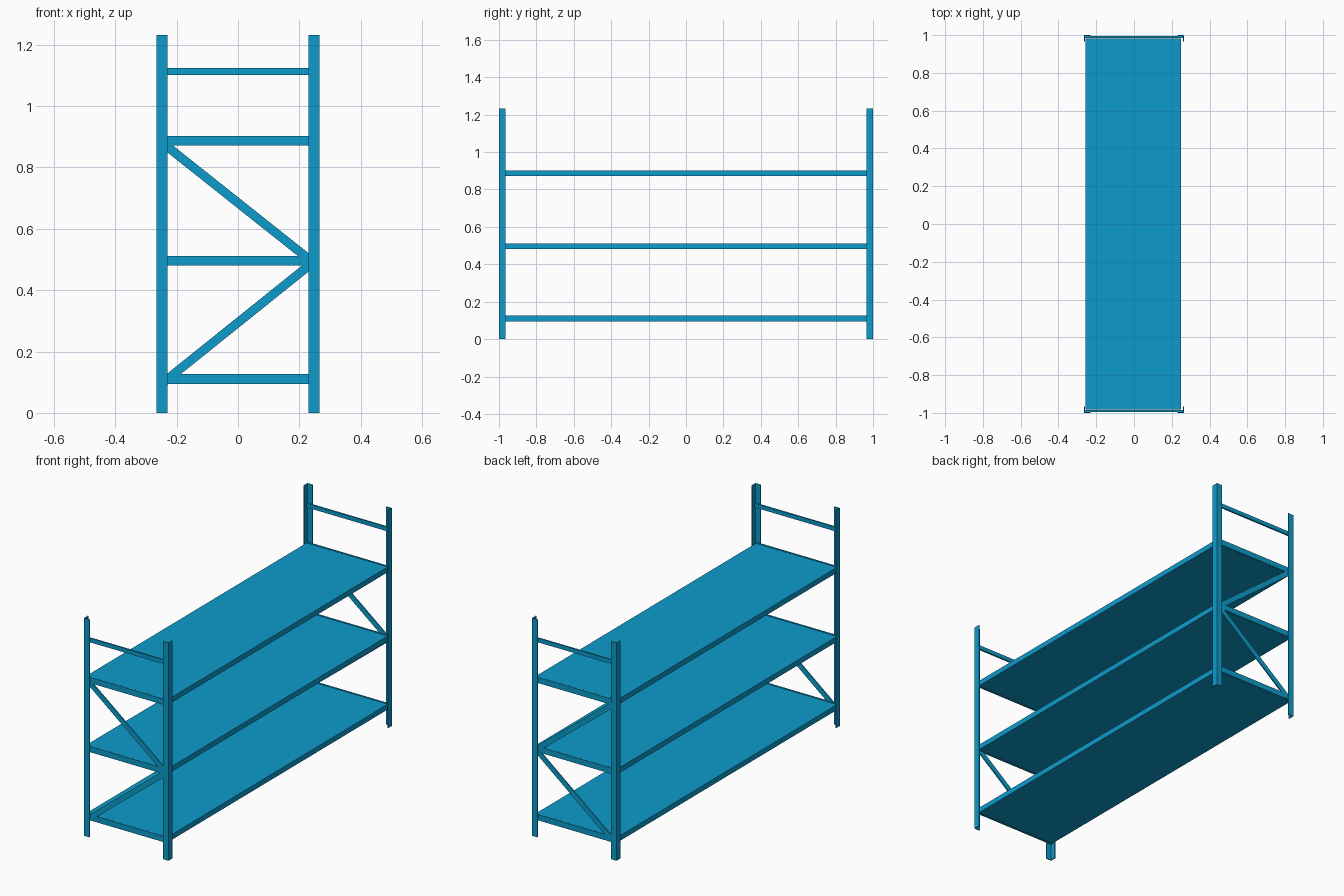
import bpy, math
from mathutils import Matrix, Vector

cube = bpy.data.objects.get("Cube")
if cube:
    bpy.data.objects.remove(cube, do_unlink=True)

# Blue painted steel
blue = bpy.data.materials.new("blue_steel")
blue.use_nodes = True
color = (0.004, 0.33, 0.6, 1)
blue.diffuse_color = color
blue.node_tree.nodes["Principled BSDF"].inputs["Base Color"].default_value = color

HALF_X, HALF_Y, HEIGHT = 0.265, 1.0, 1.232
FLANGE, SHEET = 0.035, 0.005
BAR = 0.03                        # height of shelves and braces
LEVELS = {"bottom": 0.11, "middle": 0.496, "top": 0.887}


def make(name, verts, faces):
    mesh = bpy.data.meshes.new(name)
    mesh.from_pydata(verts, [], faces)
    mesh.materials.append(blue)
    obj = bpy.data.objects.new(name, mesh)
    bpy.context.collection.objects.link(obj)
    return obj


def prism(name, outline, height):
    """Extrude a counter-clockwise XY outline up from the floor."""
    n = len(outline)
    verts = [(x, y, z) for z in (0, height) for x, y in outline]
    sides = [(i, (i + 1) % n, (i + 1) % n + n, i + n) for i in range(n)]
    return make(name, verts, [tuple(reversed(range(n))), tuple(range(n, 2 * n))] + sides)


def box(name, center, size):
    w, d, h = (s / 2 for s in size)
    obj = prism(name, [(-w, -d), (w, -d), (w, d), (-w, d)], size[2])
    obj.data.transform(Matrix.Translation(Vector(center) - Vector((0, 0, h))))
    return obj


def diagonal(name, y, start, end):
    """Flat bar in an XZ plane between two (x, z) points."""
    dx, dz = end[0] - start[0], end[1] - start[1]
    obj = box(name, (0, 0, 0), (math.hypot(dx, dz), 0.007, 0.029))
    turn = Matrix.Rotation(-math.atan2(dz, dx), 4, 'Y')
    mid = ((start[0] + end[0]) / 2, y, (start[1] + end[1]) / 2)
    obj.data.transform(Matrix.Translation(mid) @ turn)


# Angle-section corner posts, corner pointing outward
for end, sy in (("front", -1), ("back", 1)):
    for side, sx in (("left", 1), ("right", -1)):
        profile = [(0, 0), (FLANGE, 0), (FLANGE, SHEET), (SHEET, SHEET),
                   (SHEET, FLANGE), (0, FLANGE)]
        outline = [(sx * (HALF_X - a), sy * (HALF_Y - b)) for a, b in profile]
        if sx * sy < 0:
            outline.reverse()
        prism(f"{end}_{side}_post", outline, HEIGHT)

    # Horizontal end braces
    width = 2 * (HALF_X - SHEET)
    for level, z in LEVELS.items():
        box(f"{end}_{level}_brace", (0, sy * 0.989, z), (width, 0.01, BAR + 0.002))
    box(f"{end}_upper_rail", (0, sy * 0.989, 1.113), (width, 0.01, 0.023))

    # Zigzag diagonal braces
    diagonal(f"{end}_lower_diagonal", sy * 0.991, (-0.24, 0.102), (0.24, 0.487))
    diagonal(f"{end}_upper_diagonal", sy * 0.991, (-0.24, 0.875), (0.24, 0.494))

# Shelf decks
for level, z in LEVELS.items():
    box(f"{level}_shelf", (-0.004, 0, z), (0.508, 1.964, BAR))
